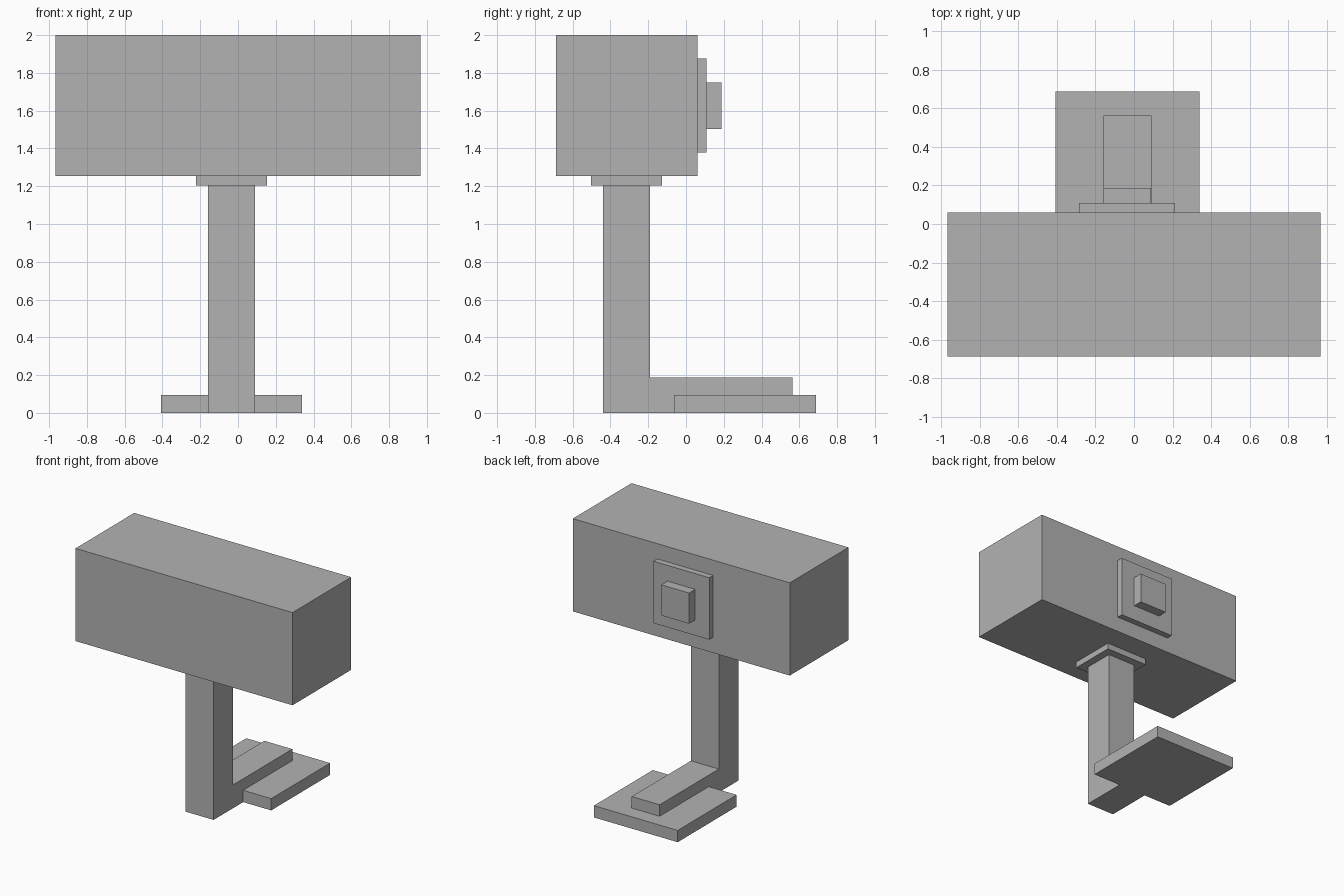
import bpy
import bmesh
from mathutils import Vector

cube = bpy.data.objects.get("Cube")
if cube:
    bpy.data.objects.remove(cube, do_unlink=True)

grey = bpy.data.materials.new("plain_grey")
grey.use_nodes = True
colour = (0.45, 0.45, 0.45, 1)
grey.diffuse_color = colour
grey.node_tree.nodes["Principled BSDF"].inputs["Base Color"].default_value = colour


def add_object(name, bm):
    bmesh.ops.recalc_face_normals(bm, faces=bm.faces)
    mesh = bpy.data.meshes.new(name)
    bm.to_mesh(mesh)
    bm.free()
    mesh.materials.append(grey)
    obj = bpy.data.objects.new(name, mesh)
    bpy.context.collection.objects.link(obj)
    return obj


def box(name, x, y, z):
    """Box spanning the (low, high) range on each axis."""
    bm = bmesh.new()
    bmesh.ops.create_cube(bm, size=1)
    for v in bm.verts:
        v.co = Vector(((r[0] + r[1]) / 2 + c * (r[1] - r[0]))
                      for r, c in zip((x, y, z), v.co))
    return add_object(name, bm)


def extrude_side_profile(name, profile, x):
    """Side outline of (y, z) points extruded across the x range."""
    bm = bmesh.new()
    face = bm.faces.new([bm.verts.new((x[0], y, z)) for y, z in profile])
    out = bmesh.ops.extrude_face_region(bm, geom=[face])
    moved = [g for g in out["geom"] if isinstance(g, bmesh.types.BMVert)]
    bmesh.ops.translate(bm, verts=moved, vec=(x[1] - x[0], 0, 0))
    return add_object(name, bm)


# Head block with its rear plate and knob
box("head", (-0.967, 0.967), (-0.687, 0.06), (1.253, 2))
box("rear_plate", (-0.284, 0.213), (0.06, 0.109), (1.378, 1.877))
box("rear_knob", (-0.158, 0.089), (0.109, 0.187), (1.503, 1.75))

# Collar under the head
box("collar", (-0.222, 0.153), (-0.503, -0.127), (1.204, 1.253))

# Upright post and foot arm in one piece, stepped over the base
extrude_side_profile("post_and_arm", [
    (-0.439, 0), (-0.063, 0), (-0.063, 0.095), (0.563, 0.095),
    (0.563, 0.188), (-0.19, 0.188), (-0.19, 1.204), (-0.439, 1.204),
], (-0.159, 0.09))

# Base plate
box("base_plate", (-0.407, 0.34), (-0.063, 0.687), (0, 0.095))
